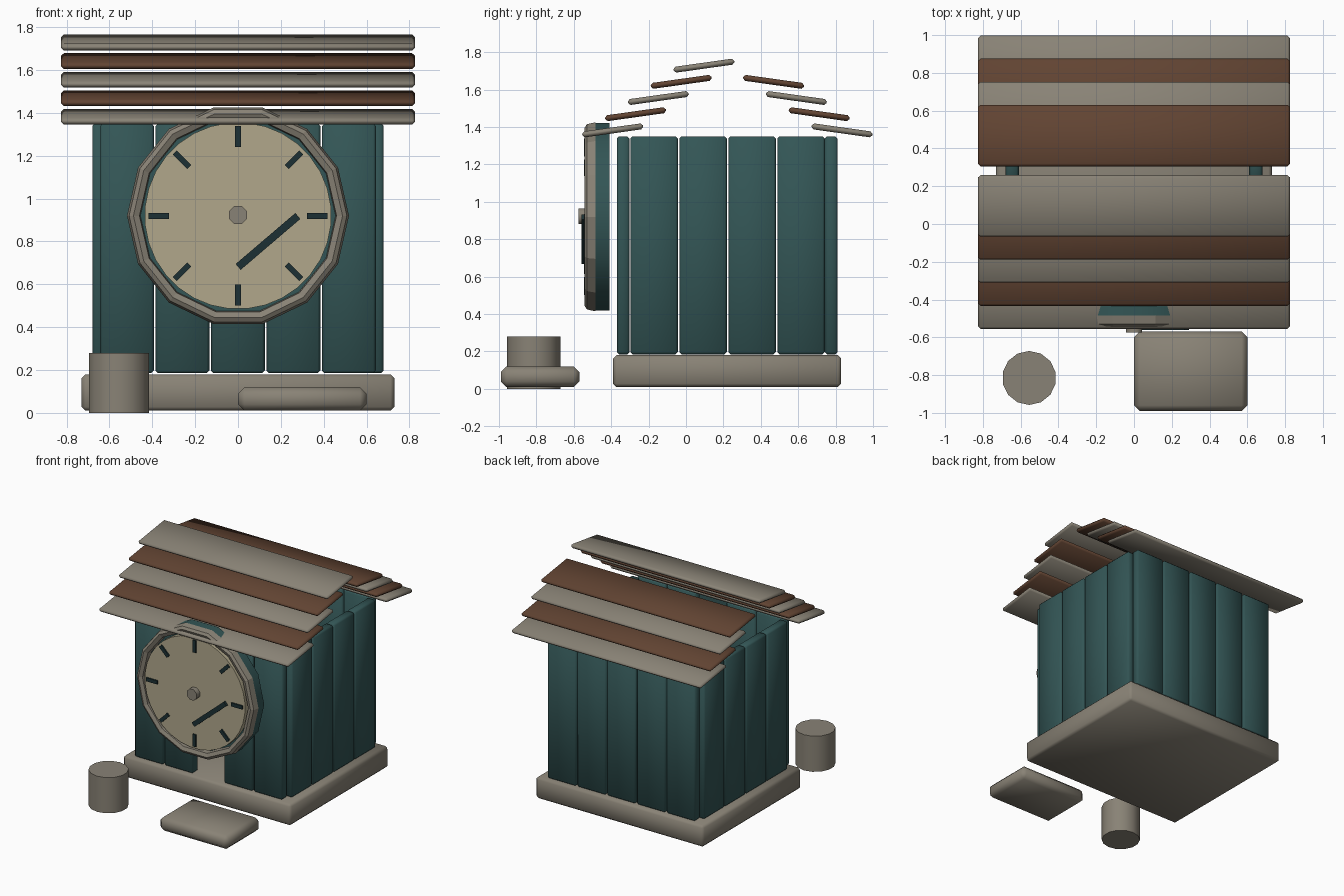
import bpy, bmesh, math
from mathutils import Matrix, Vector

cube = bpy.data.objects.get("Cube")
if cube:
    bpy.data.objects.remove(cube, do_unlink=True)


def material(name, rgb):
    m = bpy.data.materials.new(name)
    m.use_nodes = True
    color = (*rgb, 1)
    m.diffuse_color = color
    node = m.node_tree.nodes["Principled BSDF"]
    node.inputs["Base Color"].default_value = color
    node.inputs["Roughness"].default_value = 0.9
    return m


STONE = material("stone grey", (0.25, 0.225, 0.18))
TEAL = material("painted teal", (0.033, 0.092, 0.092))
BROWN = material("roof brown", (0.12, 0.057, 0.032))
CREAM = material("dial cream", (0.44, 0.39, 0.26))
DARK = material("dark marking", (0.012, 0.03, 0.033))


def finish(bm, name, mat, smooth):
    bmesh.ops.recalc_face_normals(bm, faces=bm.faces)
    for f in bm.faces:
        f.smooth = smooth
    mesh = bpy.data.meshes.new(name)
    bm.to_mesh(mesh)
    bm.free()
    mesh.materials.append(mat)
    ob = bpy.data.objects.new(name, mesh)
    bpy.context.collection.objects.link(ob)
    return ob


def block(name, low, high, mat, bevel=0.0, rot=None):
    """Box between two corners, chamfered and turned about its centre."""
    low, high = Vector(low), Vector(high)
    bm = bmesh.new()
    bmesh.ops.create_cube(bm, size=1)
    bmesh.ops.scale(bm, vec=high - low, verts=bm.verts)
    if bevel:
        bmesh.ops.bevel(bm, geom=bm.edges[:], offset=bevel, segments=1,
                        affect='EDGES')
    ob = finish(bm, name, mat, bevel > 0)
    ob.location = (low + high) / 2
    if rot:
        ob.rotation_euler = rot
    return ob


def disc(name, center, radius, depth, sides, mat, along_y=True):
    """Prism with flat caps and smooth sides."""
    bm = bmesh.new()
    bmesh.ops.create_cone(bm, cap_ends=True, segments=sides, radius1=radius,
                          radius2=radius, depth=depth)
    if along_y:
        bmesh.ops.rotate(bm, verts=bm.verts,
                         matrix=Matrix.Rotation(math.pi / sides, 3, 'Z'))
        bmesh.ops.rotate(bm, verts=bm.verts,
                         matrix=Matrix.Rotation(math.pi / 2, 3, 'X'))
    ob = finish(bm, name, mat, False)
    for f in ob.data.polygons:
        f.use_smooth = len(f.vertices) == 4
    ob.location = center
    return ob


# Foundation and loose stones
block("foundation", (-0.73, -0.39, 0.01), (0.73, 0.83, 0.18), STONE, 0.018)
block("step_stone", (0, -0.99, 0.01), (0.6, -0.57, 0.12), STONE, 0.03)
disc("round_stump", (-0.555, -0.815, 0.14), 0.143, 0.28, 14, STONE, False)

# Wall planks: the middle front plank is left open
BOTTOM, TOP = 0.185, 1.35
for i in range(5):
    x = -0.648 + i * 0.259
    for side, y in (("front", -0.37), ("back", 0.742)):
        if side == "front" and i == 2:
            continue
        block(f"{side}_plank_{i + 1}", (x + 0.004, y, BOTTOM),
              (x + 0.255, y + 0.068, TOP), TEAL, 0.012)
for i in range(4):
    y = -0.302 + i * 0.262
    for side, x in (("left", 0.61), ("right", -0.68)):
        block(f"{side}_plank_{i + 1}", (x, y + 0.004, BOTTOM),
              (x + 0.07, y + 0.258, TOP), TEAL, 0.012)

# Roof slats, five on the front slope and four on the back
TILT = math.radians(8)


def slat(name, i, y, sign):
    z = 1.382 + i * 0.0865
    block(name, (-0.825, y - 0.164, z - 0.016), (0.825, y + 0.164, z + 0.016),
          BROWN if i % 2 else STONE, 0.012, (sign * TILT, 0, 0))


for i in range(5):
    slat(f"front_roof_slat_{i + 1}", i, -0.392 + i * 0.122, 1)
for i in range(4):
    slat(f"back_roof_slat_{i + 1}", i, 0.834 - i * 0.122, -1)

# Clock body and dial
CZ = 0.92
disc("clock_body", (0, -0.45, CZ), 0.515, 0.08, 14, TEAL)
disc("clock_dial", (0, -0.51, CZ), 0.436, 0.05, 32, CREAM)

# Clock rim, a lathed ring
profile = [(0.455, -0.485), (0.46, -0.53), (0.488, -0.542),
           (0.508, -0.53), (0.518, -0.485)]
SIDES = 14
bm = bmesh.new()
rings = []
for k in range(SIDES):
    a = 2 * math.pi * (k + 0.5) / SIDES + math.pi / 2
    rings.append([bm.verts.new((r * math.cos(a), y, CZ + r * math.sin(a)))
                  for r, y in profile])
for k in range(SIDES):
    a, b = rings[k], rings[(k + 1) % SIDES]
    for j in range(len(profile)):
        n = (j + 1) % len(profile)
        bm.faces.new((a[j], a[n], b[n], b[j]))
finish(bm, "clock_rim", STONE, False)

# Hour marks around the dial
for k in range(8):
    a = k * math.pi / 4
    x, z = 0.37 * math.sin(a), CZ + 0.37 * math.cos(a)
    block(f"hour_mark_{k + 1}", (x - 0.014, -0.546, z - 0.048),
          (x + 0.014, -0.53, z + 0.048), DARK, 0, (0, a, 0))

# Hand and hub
block("clock_hand", (-0.043, -0.56, 0.782), (0.323, -0.54, 0.818), DARK, 0,
      (0, -math.radians(40.5), 0))
disc("clock_hub", (0, -0.553, 0.923), 0.046, 0.045, 8, STONE)
